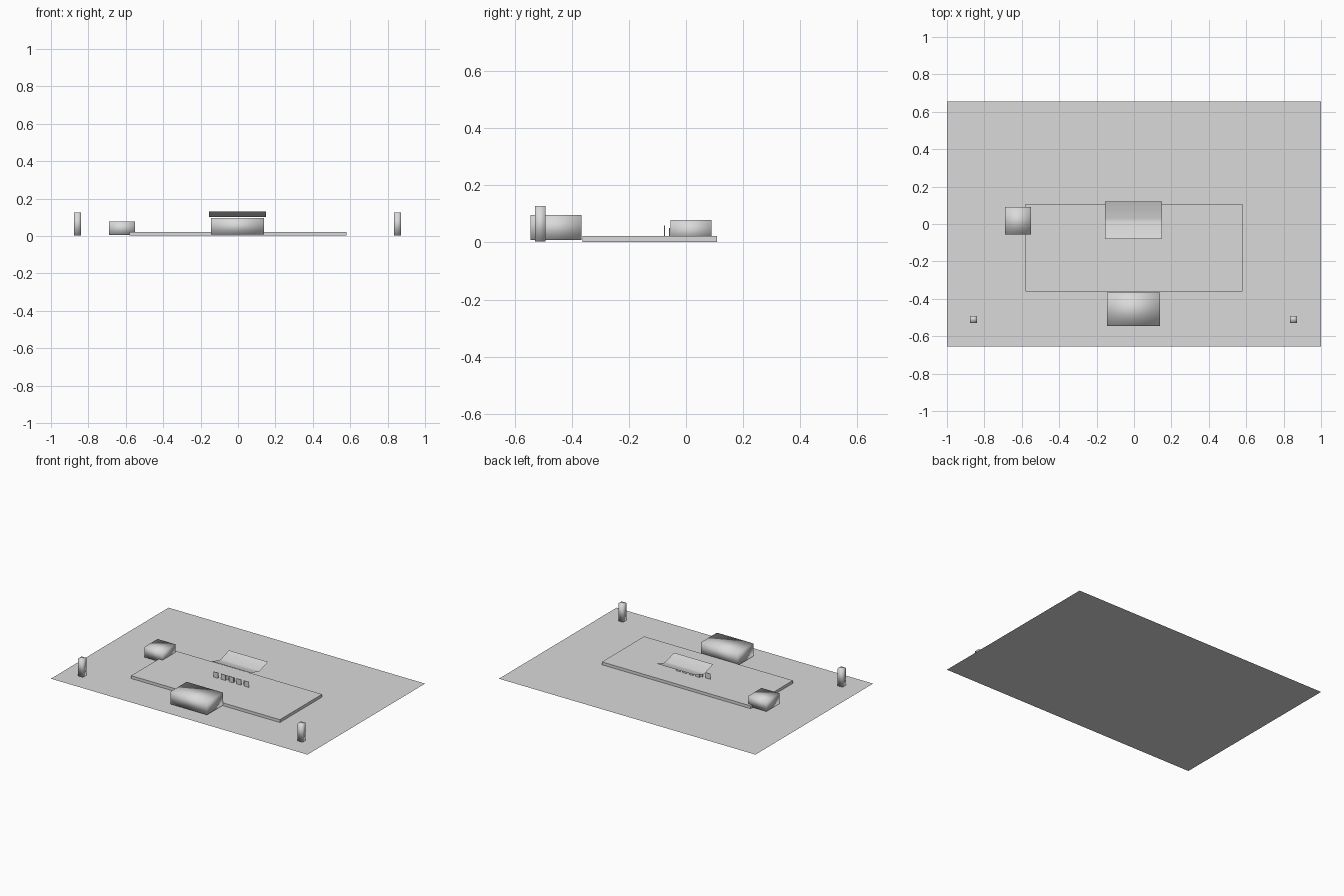
import bpy, bmesh

if "Cube" in bpy.data.objects:
    bpy.data.objects.remove(bpy.data.objects["Cube"])

grey = bpy.data.materials.new("plain_grey")
grey.diffuse_color = (0.7, 0.7, 0.7, 1)
grey.use_nodes = True
grey.node_tree.nodes["Principled BSDF"].inputs["Base Color"].default_value = grey.diffuse_color


def finish(name, bm, smooth):
    me = bpy.data.meshes.new(name)
    for f in bm.faces:
        f.smooth = smooth
    bm.to_mesh(me)
    bm.free()
    me.materials.append(grey)
    ob = bpy.data.objects.new(name, me)
    bpy.context.collection.objects.link(ob)
    return ob


def box(name, x, y, z, smooth=False):
    """Box from (min, max) ranges on each axis."""
    bm = bmesh.new()
    bmesh.ops.create_cube(bm, size=1)
    for v in bm.verts:
        for i, (a, b) in enumerate((x, y, z)):
            v.co[i] = a if v.co[i] < 0 else b
    return finish(name, bm, smooth)


def sheet(name, profile, x0, x1):
    """Open sheet: a (y, z) profile swept along x."""
    bm = bmesh.new()
    rows = [(bm.verts.new((x0, y, z)), bm.verts.new((x1, y, z))) for y, z in profile]
    for (a, b), (c, d) in zip(rows, rows[1:]):
        bm.faces.new((a, b, d, c))
    return finish(name, bm, True)


# ground plate and raised forecourt
sheet("ground_plate", [(-0.655, 0), (0.655, 0)], -1, 1)
box("platform", (-0.58, 0.58), (-0.362, 0.108), (0.002, 0.022))

# softly shaded buildings
box("front_building", (-0.145, 0.14), (-0.545, -0.365), (0.008, 0.096), True)
box("side_building", (-0.69, -0.55), (-0.055, 0.09), (0.005, 0.078), True)

# corner posts
for side, x in (("left", -0.858), ("right", 0.853)):
    box(side + "_post", (x - 0.019, x + 0.019), (-0.528, -0.491), (0.004, 0.127), True)

# butterfly canopy with a soft valley
sheet("canopy", [(-0.08, 0.13), (0.01, 0.101), (0.03, 0.101), (0.12, 0.13)], -0.155, 0.15)

# two rows of upright panels below the canopy
for i in range(5):
    x = -0.12 + 0.06 * i
    box(f"front_panel_{i + 1}", (x - 0.018, x + 0.018), (-0.077, -0.073), (0.022, 0.06))
for i in range(4):
    x = -0.05 + 0.05 * i
    box(f"rear_panel_{i + 1}", (x - 0.017, x + 0.017), (-0.06, -0.056), (0.022, 0.05))
